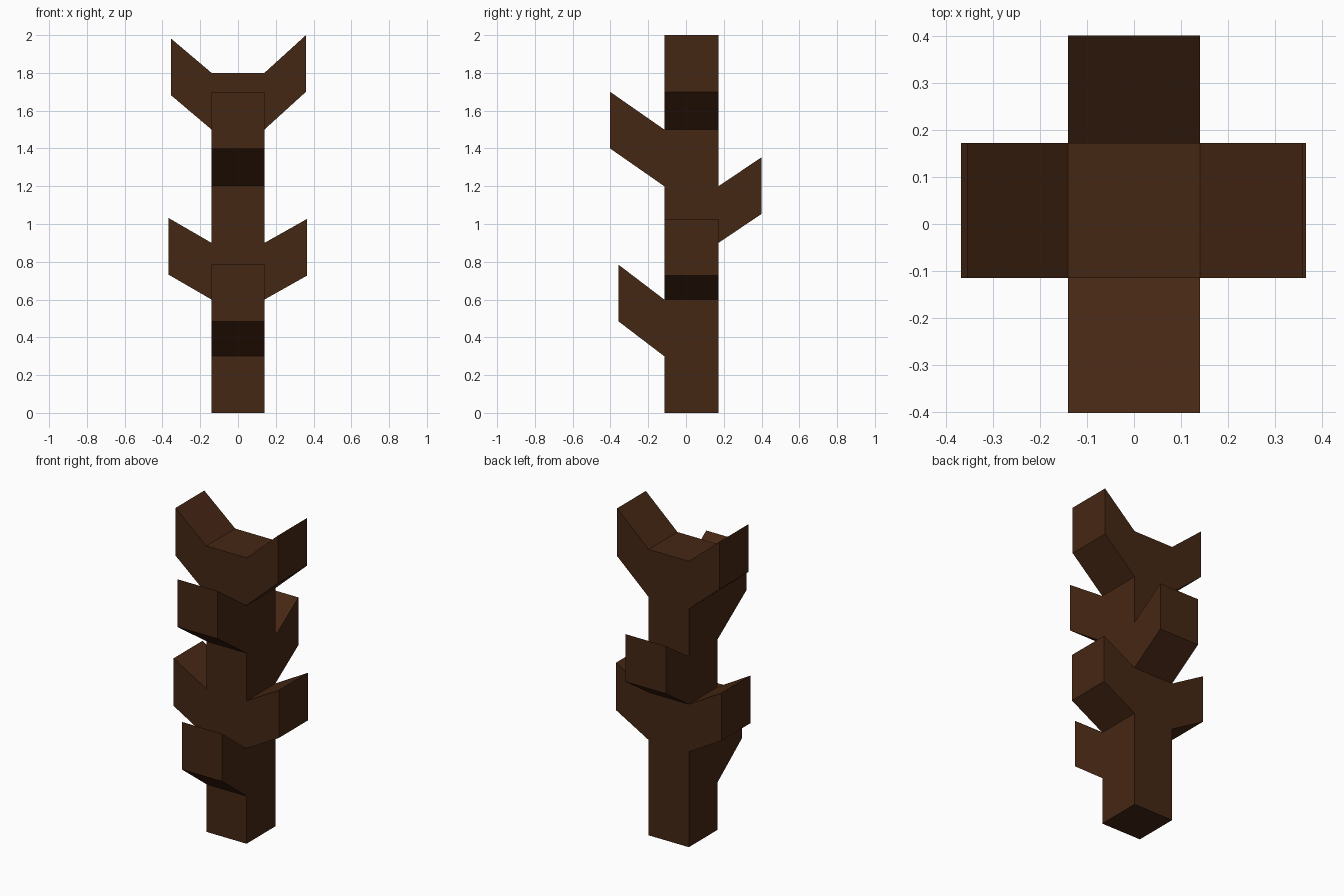
import bpy, bmesh
from mathutils import Vector

if "Cube" in bpy.data.objects:
    bpy.data.objects.remove(bpy.data.objects["Cube"])

STEP = 0.3                      # height of one trunk segment
X0, X1, Y0, Y1 = -0.14, 0.14, -0.115, 0.172

bm = bmesh.new()

# Trunk: square base extruded upward in six equal segments
base = bm.faces.new([bm.verts.new((x, y, 0)) for x, y in
                     ((X0, Y0), (X0, Y1), (X1, Y1), (X1, Y0))])
ring = base
for i in range(6):
    if i == 0:
        geo = bmesh.ops.extrude_face_region(bm, geom=[ring], use_keep_orig=True)["geom"]
    else:
        geo = bmesh.ops.extrude_face_region(bm, geom=[ring])["geom"]
    new = [g for g in geo if isinstance(g, bmesh.types.BMFace)][0]
    bmesh.ops.translate(bm, verts=new.verts, vec=(0, 0, STEP))
    if i > 0 and ring.is_valid:
        bm.faces.remove(ring)
    ring = new
bmesh.ops.recalc_face_normals(bm, faces=bm.faces)
bm.normal_update()


def branch(segment, direction, out, rise):
    """Pull one side face of a trunk segment outward and up."""
    d = Vector(direction)
    z = (segment + 0.5) * STEP
    face = next(f for f in bm.faces if f.normal.dot(d) > 0.99
                and abs(f.calc_center_median().z - z) < 0.01)
    tip = bmesh.ops.extrude_discrete_faces(bm, faces=[face])["faces"][0]
    bmesh.ops.translate(bm, verts=tip.verts, vec=d * out + Vector((0, 0, rise)))
    bm.normal_update()


# Stub branches: segment, direction, outward reach, rise
FRONT, BACK, LEFT, RIGHT = (0, -1, 0), (0, 1, 0), (-1, 0, 0), (1, 0, 0)
for args in ((1, FRONT, 0.243, 0.185),
             (2, LEFT, 0.228, 0.132), (2, RIGHT, 0.226, 0.127),
             (3, BACK, 0.229, 0.154),
             (4, FRONT, 0.287, 0.2),
             (5, LEFT, 0.215, 0.182), (5, RIGHT, 0.22, 0.2)):
    branch(*args)

bmesh.ops.recalc_face_normals(bm, faces=bm.faces)
mesh = bpy.data.meshes.new("branched_trunk")
bm.to_mesh(mesh)
bm.free()
trunk = bpy.data.objects.new("branched_trunk", mesh)
bpy.context.collection.objects.link(trunk)

# Dark bark colour
bark = bpy.data.materials.new("bark")
bark.diffuse_color = (0.06, 0.02, 0.007, 1)
bark.use_nodes = True
bark.node_tree.nodes["Principled BSDF"].inputs["Base Color"].default_value = bark.diffuse_color
mesh.materials.append(bark)
